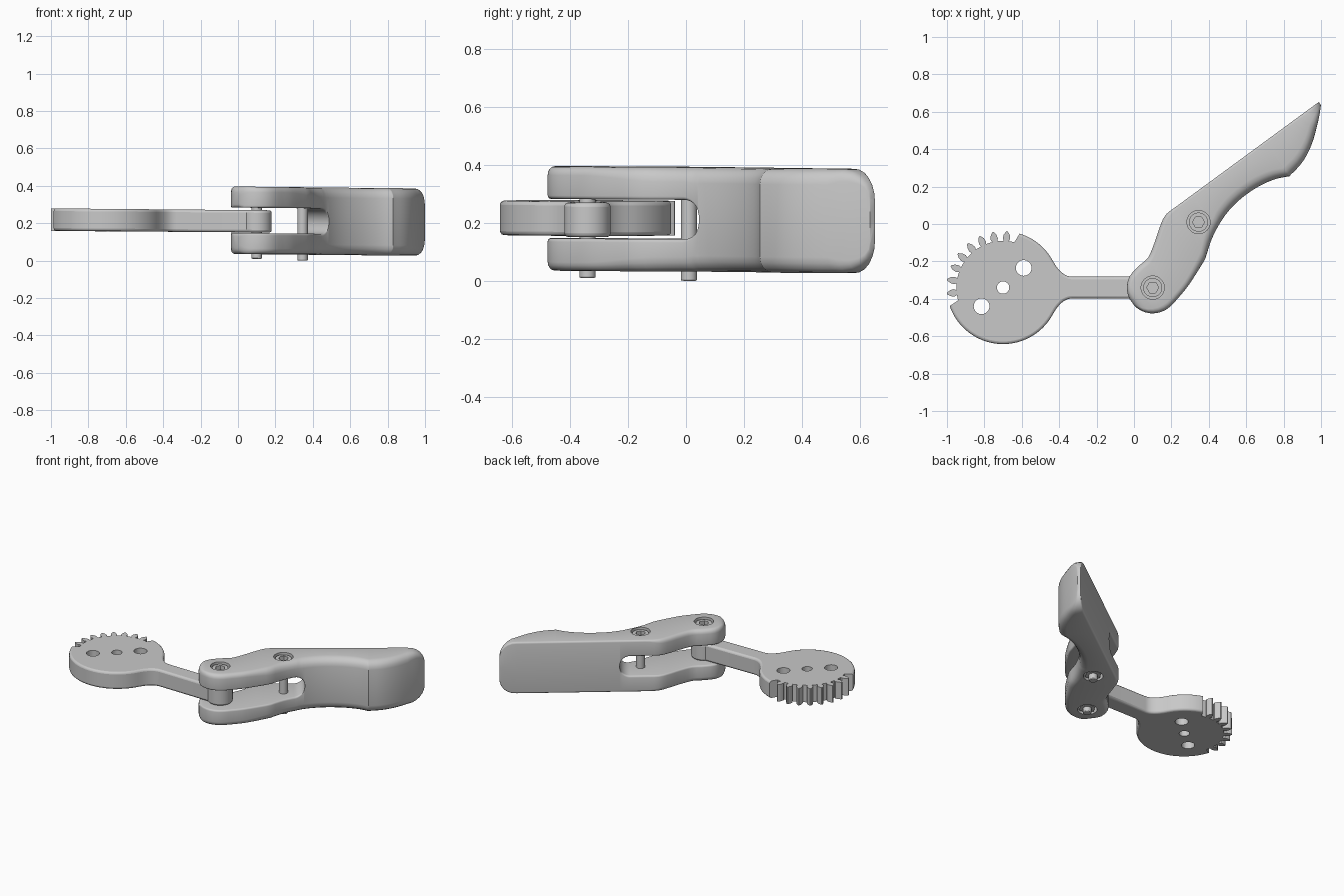
import bpy, bmesh, math
from mathutils import Matrix, Vector

cube = bpy.data.objects.get("Cube")
if cube:
    bpy.data.objects.remove(cube, do_unlink=True)

grey = bpy.data.materials.new("plain_grey")
grey.use_nodes = True
COLOUR = (0.58, 0.58, 0.58, 1)
grey.diffuse_color = COLOUR
grey.node_tree.nodes["Principled BSDF"].inputs["Base Color"].default_value = COLOUR

# The whole mechanism leans very slightly
LEAN = Matrix(((1, 0, 0, 0), (0, 1, 0, 0), (-0.008, -0.002, 1, 0), (0, 0, 0, 1)))
MID = 0.215                       # mid height
PIVOT = Vector((0.10, -0.34))
PIN = Vector((0.345, 0.01))
DISC = Vector((-0.70, -0.34))


def polar(centre, radius, degrees):
    a = math.radians(degrees)
    return Vector((centre[0] + radius * math.cos(a), centre[1] + radius * math.sin(a)))


def arc(centre, radius, start, end, steps):
    return [polar(centre, radius, start + (end - start) * i / steps) for i in range(steps + 1)]


def spline(points, steps=6):
    """Smooth run through a few points."""
    p = [Vector(q) for q in points]
    p = [2 * p[0] - p[1]] + p + [2 * p[-1] - p[-2]]
    out = []
    for a, b, c, d in zip(p, p[1:], p[2:], p[3:]):
        for i in range(steps):
            t = i / steps
            out.append(0.5 * (2 * b + (c - a) * t + (2 * a - 5 * b + 4 * c - d) * t * t
                              + (3 * b - a - 3 * c + d) * t ** 3))
    return out + [p[-2]]


def finish(name, bm):
    bmesh.ops.recalc_face_normals(bm, faces=bm.faces)
    mesh = bpy.data.meshes.new(name)
    bm.to_mesh(mesh)
    bm.free()
    mesh.transform(LEAN)
    mesh.materials.append(grey)
    obj = bpy.data.objects.new(name, mesh)
    bpy.context.collection.objects.link(obj)
    return obj


def prism(name, outline, low, high, weight=None):
    """Extrude an outline; weight(midpoint) gives the rim bevel weight."""
    bm = bmesh.new()
    base = bm.faces.new([bm.verts.new((q[0], q[1], low)) for q in outline])
    top = bmesh.ops.extrude_face_region(bm, geom=[base])["geom"]
    for v in top:
        if isinstance(v, bmesh.types.BMVert):
            v.co.z = high
    if weight:
        layer = bm.edges.layers.float.new("bevel_weight_edge")
        for e in bm.edges:
            a, b = e.verts
            if abs(a.co.z - b.co.z) < 1e-5:
                e[layer] = weight((a.co + b.co) / 2)
    return finish(name, bm)


def cylinder(name, centre, radius, low, high, sides=40):
    return prism(name, arc(centre, radius, 0, 360, sides)[:-1], low, high)


def bevel(obj, width, limit, segments):
    m = obj.modifiers.new("rounding", "BEVEL")
    m.width, m.segments, m.limit_method = width, segments, limit
    m.use_clamp_overlap = False


def cut(obj, cutter):
    m = obj.modifiers.new("cut", "BOOLEAN")
    m.object, m.operation, m.solver = cutter, "DIFFERENCE", "EXACT"
    cutter.hide_render = True
    cutter.hide_set(True)


def smooth(obj):
    bpy.ops.object.select_all(action="DESELECT")
    obj.select_set(True)
    bpy.context.view_layer.objects.active = obj
    bpy.ops.object.shade_smooth_by_angle(angle=math.radians(32))


# Forked lever: front and back plan edges, measured along and across its length
TURN = 36.0
along, across = polar((0, 0), 1, TURN), polar((0, 0), 1, TURN + 90)
end_edge = spline([(0.83, 0.255), (0.90, 0.33), (0.95, 0.425), (0.985, 0.55), (1.0, 0.637)])
front_edge = (arc(PIVOT, 0.138, TURN + 180, 318, 40)
              + spline([(0.215, -0.42), (0.29, -0.33), (0.38, -0.19)])
              + spline([(0.38, -0.19), (0.42, -0.07), (0.485, 0.043), (0.565, 0.13),
                        (0.665, 0.20), (0.755, 0.24), (0.83, 0.255)])[1:] + end_edge[1:])
back_edge = (arc(PIVOT, 0.138, TURN + 180, 150, 24)
             + spline([(0.03, -0.22), (0.075, -0.18), (0.107, -0.107), (0.14, -0.01),
                       (0.17, 0.05), (0.235, 0.10)]) + [Vector((0.985, 0.650))])
HALF, GAP, SLOT_END = 0.18, 0.068, 0.42
heel = along.dot(PIVOT) - 0.136
toe = along.dot(end_edge[-1]) - 0.001


def edge_at(edge, u):
    """Distance across the lever of a plan edge at length u."""
    for a, b in zip(edge, edge[1:]):
        ua, ub = along.dot(a), along.dot(b)
        if ua <= u <= ub:
            t = (u - ua) / max(ub - ua, 1e-9)
            return across.dot(a.lerp(b, t))
    return across.dot(edge[-1])


def blend(u, u0, u1, a, b):
    t = min(1, max(0, (u - u0) / (u1 - u0)))
    return a + (b - a) * t * t * (3 - 2 * t)


def drop(distance, r):
    """Height lost on a rounded end of radius r."""
    d = min(r, max(0, distance))
    return r - math.sqrt(max(0, r * r - (r - d) ** 2))


def section(u):
    """Rounded half section: list of (across, height) points."""
    v0, v1 = edge_at(front_edge, u), edge_at(back_edge, u)
    outer = HALF - drop(u - heel, 0.03) - drop(toe - u, 0.10)
    x = min(1, max(0, (u - SLOT_END + GAP) / GAP))
    inner = GAP * math.sqrt(1 - x * x)
    rim = min(0.012, inner * 0.3)
    inner += drop(u - heel, 0.015)
    most = 0.45 * min(v1 - v0, outer - inner)
    front_r = min(most, blend(u, 0, 0.35, 0.03, 0.055))
    back_r = min(most, blend(u, 0.1, 0.25, 0.03, 0.012))
    rim = min(rim, most)
    points = []
    for v, s, w, k, r, start in ((v0, 1, inner, 1, rim, 180), (v1, -1, inner, 1, rim, 270),
                                 (v1, -1, outer, -1, back_r, 0), (v0, 1, outer, -1, front_r, 90)):
        points += arc((v + s * r, w + k * r), r, start, start + 90, 4)
    return points


stations = [heel]
breaks = [heel, 0.05, SLOT_END - GAP, SLOT_END, along.dot(end_edge[0]), toe]
for a, b in zip(breaks, breaks[1:]):
    stations += [a + (b - a) * (1 - math.cos(math.pi * i / 16)) / 2 for i in range(1, 17)]

bm = bmesh.new()
for side in (1, -1):
    rings = []
    for u in stations:
        ring = []
        for v, w in section(u):
            p = along * u + across * v
            ring.append(bm.verts.new((p.x, p.y, MID + side * w)))
        rings.append(ring)
    count = len(rings[0])
    for u, ring, following in zip(stations, rings, rings[1:]):
        for j in range(count):
            n = (j + 1) % count
            # the halves are joined beyond the slot, so no faces between them there
            if j != 4 or u < SLOT_END - 1e-6:
                bm.faces.new((ring[j], ring[n], following[n], following[j]))
    bm.faces.new(rings[0])
    bm.faces.new(rings[-1])
bmesh.ops.remove_doubles(bm, verts=bm.verts, dist=1e-5)
lever = finish("forked_lever", bm)
smooth(lever)

# Bolts, nuts and their pockets
for label, spot, foot in (("pivot", PIVOT, 0.010), ("stop", PIN, 0.003)):
    cut(lever, cylinder(label + "_head_pocket_cutter", spot, 0.062, 0.355, 0.5))
    cut(lever, cylinder(label + "_nut_pocket_cutter", spot, 0.062, -0.1, 0.07))
    head = cylinder(label + "_bolt_head", spot, 0.051, 0.33, 0.384)
    cut(head, cylinder(label + "_hex_socket_cutter", spot, 0.032, 0.355, 0.5, 6))
    shank = cylinder(label + "_bolt_shank", spot, 0.028, foot, 0.345)
    bevel(shank, 0.005, "ANGLE", 2)
    nut = cylinder(label + "_nut", spot, 0.054, 0.042, 0.10, 6)
    for part in (head, shank, nut):
        smooth(part)

# Toothed arm: pivot eye, bar, disc and gear teeth
bar, rim, root = 0.058, 0.302, 0.25
bend = math.degrees(math.asin(bar / 0.08))
upper = []
joint, knee, stop = polar(DISC, rim, 29), Vector((-0.388, -0.282)), Vector((-0.33, -0.282))
for i in range(9):
    t = i / 8
    upper.append(stop * (1 - t) ** 2 + knee * 2 * t * (1 - t) + joint * t * t)
lower = [Vector((q.x, 2 * DISC.y - q.y)) for q in reversed(upper)]
arm_outline = arc(PIVOT, 0.08, -180 + bend, 180 - bend, 28) + upper
arm_outline += arc(DISC, rim, 32, 73, 12) + [polar(DISC, root, 76)]
tooth = [(-3.2, root), (-4.3, 0.264), (-3.2, 0.284), (-0.7, rim)]
tooth += [(-a, r) for a, r in reversed(tooth)]
for i in range(8):
    arm_outline += [polar(DISC, r, 86 + 14.3 * i + a) for a, r in tooth]
arm_outline += [polar(DISC, root, 196)] + arc(DISC, rim, 199, 328, 36) + lower


def arm_weight(p):
    d = p.xy - DISC
    toothed = 73 < math.degrees(math.atan2(d.y, d.x)) % 360 < 199
    return 0 if toothed and d.length < 0.4 else 1


arm = prism("toothed_arm", arm_outline, MID - 0.064, MID + 0.055, weight=arm_weight)
bevel(arm, 0.014, "WEIGHT", 3)
for number, (spot, radius) in enumerate([(DISC, 0.033), ((-0.59, -0.235), 0.042), ((-0.815, -0.44), 0.042)]):
    cut(arm, cylinder("arm_hole_cutter_%d" % number, spot, radius, -0.5, 0.9, 32))
smooth(arm)
